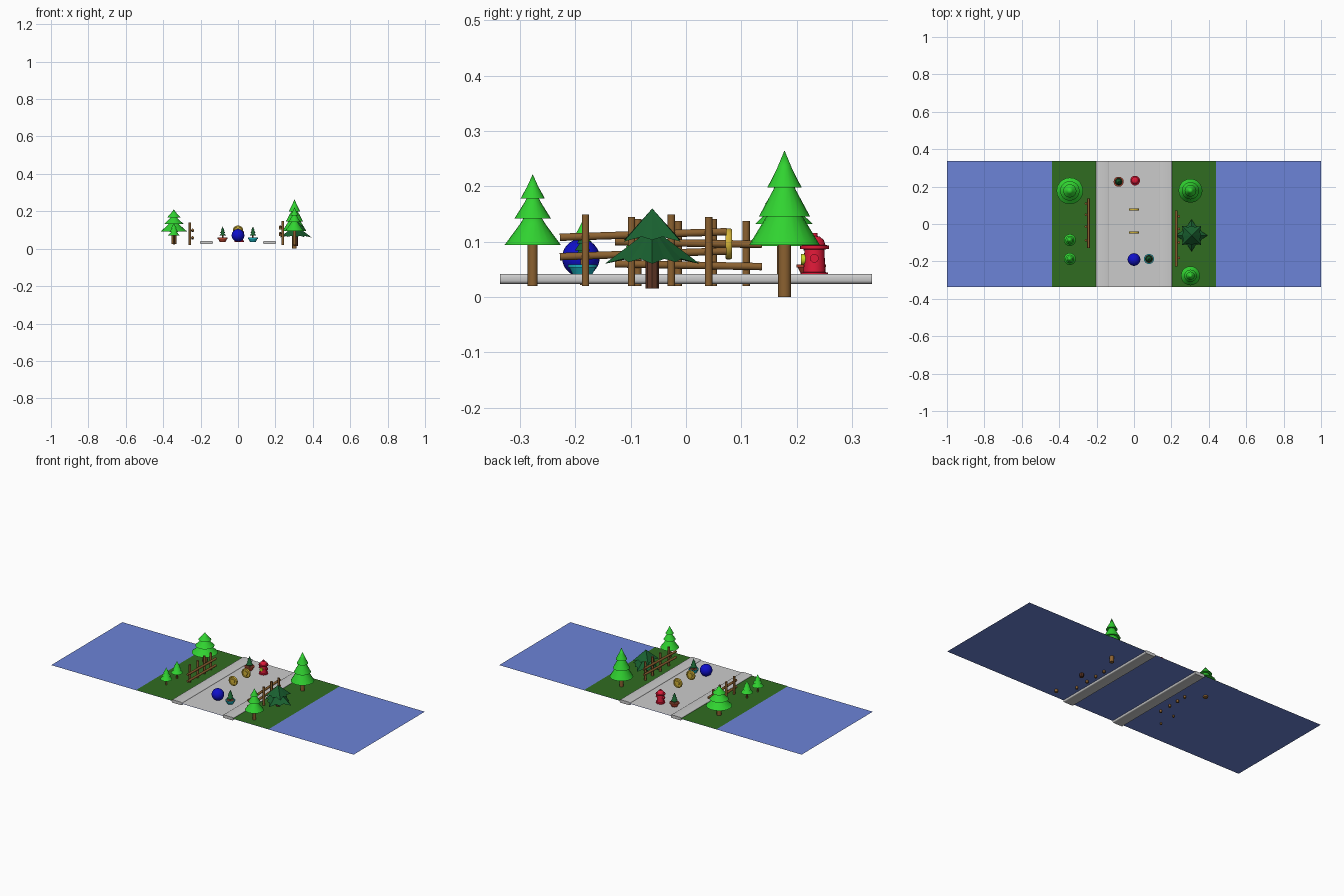
import bpy, bmesh, math
from mathutils import Vector

if "Cube" in bpy.data.objects:
    bpy.data.objects.remove(bpy.data.objects["Cube"])

def mat(name, r, g, b):
    m = bpy.data.materials.new(name)
    m.diffuse_color = (r, g, b, 1)
    m.use_nodes = True
    m.node_tree.nodes["Principled BSDF"].inputs["Base Color"].default_value = m.diffuse_color
    return m

BLUE = mat("water_blue", .15, .23, .68)
GRASS = mat("grass_green", .03, .15, .015)
LEAF = mat("leaf_green", .03, .65, .03)
DARK = mat("dark_green", .01, .12, .03)
WOOD = mat("wood", .26, .12, .03)
BARK = mat("dark_bark", .12, .04, .02)
GOLD = mat("gold", .65, .45, .04)
RED = mat("red", .75, .01, .04)
BALL = mat("ball_blue", .005, .005, .6)
TEAL = mat("teal", .01, .42, .5)
POT = mat("pot_red", .5, .06, .03)
LIME = mat("lime", .6, .7, .02)

def obj(name, bm, m=None, smooth=True):
    bmesh.ops.recalc_face_normals(bm, faces=bm.faces)
    me = bpy.data.meshes.new(name)
    bm.to_mesh(me)
    bm.free()
    o = bpy.data.objects.new(name, me)
    bpy.context.collection.objects.link(o)
    if m:
        me.materials.append(m)
    if smooth:
        bpy.ops.object.select_all(action='DESELECT')
        o.select_set(True)
        bpy.context.view_layer.objects.active = o
        bpy.ops.object.shade_smooth_by_angle(angle=math.radians(40))
    return o

def lathe(name, profile, loc, m, n=16):
    """Spin (radius, z) points around the vertical axis through loc."""
    bm = bmesh.new()
    vs = [bm.verts.new((r, 0, z)) for r, z in profile]
    es = [bm.edges.new(p) for p in zip(vs, vs[1:])]
    bmesh.ops.spin(bm, geom=vs + es, axis=(0, 0, 1), cent=(0, 0, 0),
                   steps=n, angle=2 * math.pi)
    bmesh.ops.remove_doubles(bm, verts=bm.verts, dist=1e-5)
    o = obj(name, bm, m)
    o.location = loc
    return o

def rod(name, a, b, r, m, n=10):
    a, b = Vector(a), Vector(b)
    d = b - a
    o = lathe(name, [(0, 0), (r, 0), (r, d.length), (0, d.length)], a, m, n)
    o.rotation_euler = d.to_track_quat('Z', 'Y').to_euler()
    return o

def sheet(name, x0, x1, z, m):
    bm = bmesh.new()
    bm.faces.new([bm.verts.new((x, y, z)) for x, y in
                  ((x0, -.336), (x1, -.336), (x1, .336), (x0, .336))])
    return obj(name, bm, m, False)

# ground sheets
sheet("water", -1, 1, .034, BLUE)
sheet("road", -.14, .14, .037, None)
for s, side in ((-1, "left"), (1, "right")):
    sheet("grass_" + side, *sorted((s * .195, s * .438)), .036, GRASS)
    # rounded kerb
    bm = bmesh.new()
    bmesh.ops.create_cube(bm, size=1)
    for v in bm.verts:
        v.co = Vector((v.co.x * .068 + s * .169, v.co.y * .672, v.co.z * .018 + .033))
    along = [e for e in bm.edges if abs(e.verts[0].co.y - e.verts[1].co.y) > .1]
    bmesh.ops.bevel(bm, geom=along, offset=.006, segments=3, profile=.5, affect='EDGES')
    obj("kerb_" + side, bm)

# layered conifers: tiers are (base z, base radius, tip z)
def conifer(name, x, y, foot, trunk_r, tiers, leaf=LEAF):
    rod(name + "_trunk", (x, y, foot), (x, y, tiers[0][0] + .01), trunk_r, WOOD, 12)
    for i, (z, r, tip) in enumerate(tiers):
        lathe(f"{name}_tier_{i + 1}", [(0, z + .004), (r, z), (r * .45, z + (tip - z) * .5),
              (0, tip)], (x, y, 0), leaf, 20)

conifer("tall_tree", .302, .178, 0, .012,
        [(.094, .064, .21), (.146, .046, .24), (.198, .031, .265)])
conifer("front_tree", .302, -.277, .02, .009,
        [(.094, .051, .17), (.142, .033, .2), (.178, .022, .222)])
conifer("wide_tree", -.343, .177, .025, .013,
        [(.092, .071, .16), (.132, .052, .187), (.168, .035, .21)])
for i, y in enumerate((-.086, -.187)):
    conifer(f"sapling_{i + 1}", -.343, y, .022, .005,
            [(.07, .032, .11), (.09, .023, .125), (.108, .016, .138)])

# dark tree with folded star tiers
rod("dark_tree_trunk", (.308, -.061, .015), (.308, -.061, .08), .012, BARK, 8)
for i, (z, r, tip, turn) in enumerate(((.06, .086, .125, 0), (.1, .073, .16, math.pi / 4))):
    bm = bmesh.new()
    top = bm.verts.new((.308, -.061, tip))
    under = bm.verts.new((.308, -.061, z + .018))
    ring = []
    for k in range(16):
        rr = r * (1, .66, .7, .66)[k % 4]
        zz = z + (0, .009, .003, .009)[k % 4]
        a = turn + k * math.pi / 8
        ring.append(bm.verts.new((.308 + rr * math.cos(a), -.061 + rr * math.sin(a), zz)))
    for k in range(16):
        bm.faces.new((ring[k], ring[(k + 1) % 16], top))
        bm.faces.new((ring[(k + 1) % 16], ring[k], under))
    obj(f"dark_tree_tier_{i + 1}", bm, DARK, False)

# log fences: posts outside, two sloping rails on the road side
def fence(name, s, y0, y1, post_x, rail_x, rails, z0, z1):
    for i, f in enumerate((.154, .43, .67, .893)):
        y = y0 + (y1 - y0) * f
        rod(f"{name}_post_{i + 1}", (s * post_x, y, z0),
            (s * post_x, y, z1 - .004 * (i % 2)), .007, WOOD)
    for i, (za, zb) in enumerate(rails):
        rod(f"{name}_rail_{i + 1}", (s * rail_x, y0, za),
            (s * rail_x, y1, zb), .007, WOOD)

fence("right_fence", 1, -.228, .073, .24, .226, ((.073, .083), (.108, .118)), .02, .149)
fence("left_fence", -1, -.128, .137, .257, .243, ((.06, .055), (.1, .095)), .02, .141)

# blue ball
bm = bmesh.new()
bmesh.ops.create_uvsphere(bm, u_segments=24, v_segments=16, radius=.034)
obj("ball", bm, BALL).location = (0, -.19, .071)

# coins with raised rims
for i, y in enumerate((.077, -.045)):
    c = lathe(f"coin_{i + 1}", [(0, -.004), (.011, -.004), (.012, -.002), (.02, -.002),
              (.021, -.006), (.026, -.006), (.028, -.003), (.028, .003), (.026, .006),
              (.021, .006), (.02, .002), (.012, .002), (.011, .004), (0, .004)],
              (0, y, .096), GOLD, 24)
    c.rotation_euler.x = math.pi / 2

# fire hydrant
hx, hy = .006, .232
lathe("hydrant_body", [(0, .037), (.025, .037), (.025, .044), (.02, .045), (.018, .086),
      (.026, .087), (.026, .093), (.02, .094), (.017, .103), (.01, .109), (.006, .11),
      (.006, .116), (0, .116)], (hx, hy, 0), RED, 20)
for s, side in ((-1, "left"), (1, "right")):
    rod("hydrant_nozzle_" + side, (hx, hy, .07), (hx + s * .026, hy, .07), .008, RED)
rod("hydrant_front_nozzle", (hx, hy, .068), (hx, hy - .024, .068), .01, LIME, 14)

# potted shrubs
for name, x, y, m in (("red_pot", -.082, .226, POT), ("teal_pot", .08, -.187, TEAL)):
    lathe(name, [(0, .037), (.016, .037), (.024, .053), (.027, .053), (.027, .059),
          (.022, .059), (.022, .056)], (x, y, 0), m, 18)
    lathe(name + "_soil", [(0, .057), (.023, .056)], (x, y, 0), BARK, 18)
    conifer(name + "_shrub", x, y, .05, .004,
            [(.07, .018, .095), (.084, .014, .107), (.097, .01, .119)], DARK)
